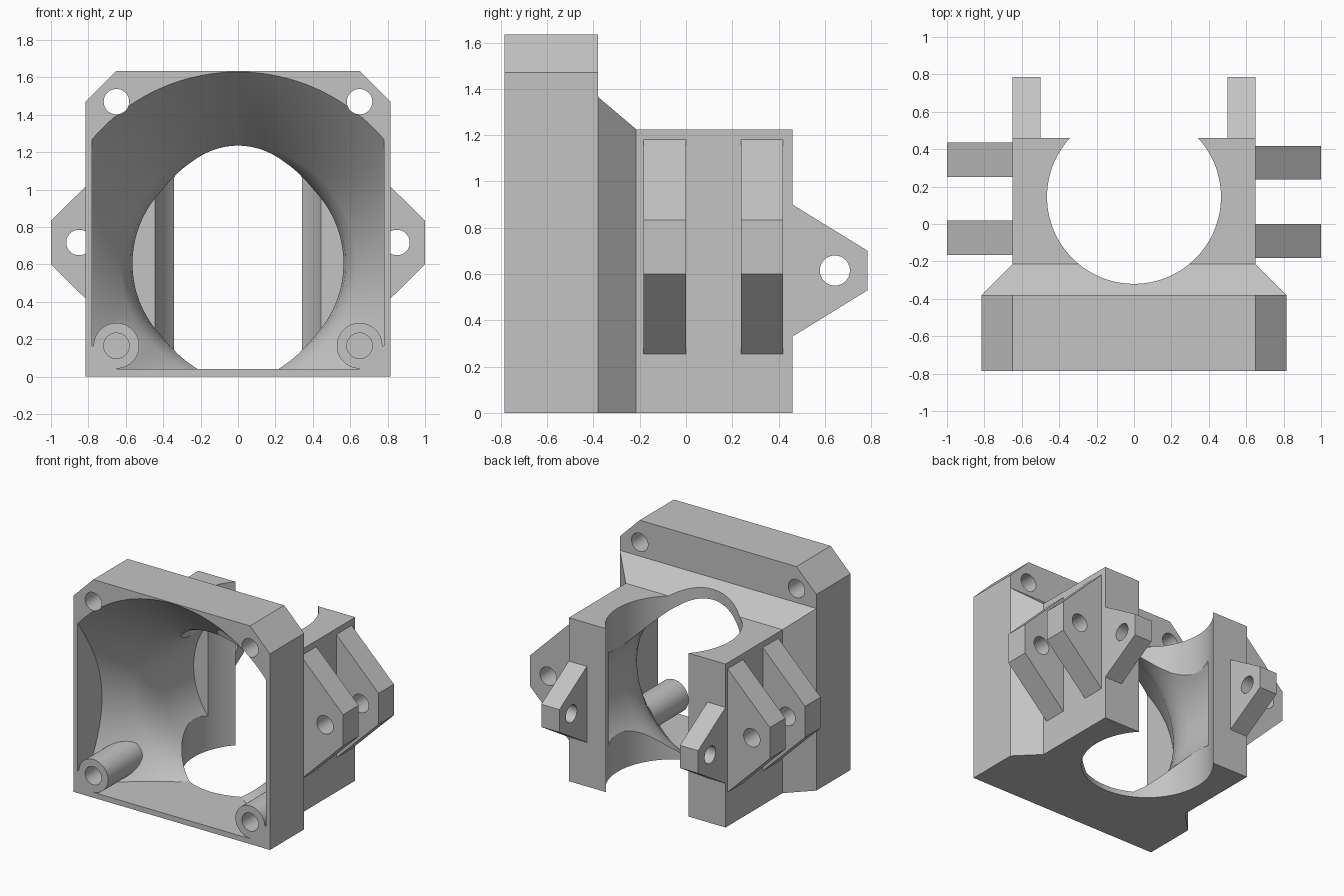
import bpy, bmesh
from math import pi, radians
from mathutils import Matrix, Vector

if "Cube" in bpy.data.objects:
    bpy.data.objects.remove(bpy.data.objects["Cube"])

grey = bpy.data.materials.new("plain grey")
grey.use_nodes = True
colour = (0.55, 0.55, 0.55, 1)
grey.diffuse_color = colour
grey.node_tree.nodes["Principled BSDF"].inputs["Base Color"].default_value = colour

FRONT, BACK = -0.785, 0.46
AXIS_Z = 0.605                      # height of the duct axis


def add(name, bm):
    bmesh.ops.recalc_face_normals(bm, faces=bm.faces[:])
    mesh = bpy.data.meshes.new(name)
    bm.to_mesh(mesh)
    bm.free()
    mesh.materials.append(grey)
    ob = bpy.data.objects.new(name, mesh)
    bpy.context.collection.objects.link(ob)
    return ob


def hull(name, points):
    bm = bmesh.new()
    for p in points:
        bm.verts.new(p)
    bmesh.ops.convex_hull(bm, input=bm.verts[:])
    bmesh.ops.dissolve_limit(bm, angle_limit=radians(0.5), verts=bm.verts[:], edges=bm.edges[:])
    return add(name, bm)


def box(name, x, y, z):
    return hull(name, [(a, b, c) for a in x for b in y for c in z])


def rod(name, axis, start, end, radius, segments=64):
    """Cylinder from start to end along a main axis."""
    start, end = Vector(start), Vector(end)
    turn = {"X": Matrix.Rotation(pi / 2, 4, "Y"),
            "Y": Matrix.Rotation(-pi / 2, 4, "X"),
            "Z": Matrix.Identity(4)}[axis]
    bm = bmesh.new()
    bmesh.ops.create_cone(bm, cap_ends=True, segments=segments, radius1=radius,
                          radius2=radius, depth=(end - start).length,
                          matrix=Matrix.Translation((start + end) / 2) @ turn)
    return add(name, bm)


def lathe(name, profile, steps=144):
    """Spin (y, radius) points around the duct axis."""
    bm = bmesh.new()
    verts = [bm.verts.new((0, y, AXIS_Z + r)) for y, r in profile]
    edges = [bm.edges.new(pair) for pair in zip(verts, verts[1:])]
    bmesh.ops.spin(bm, geom=verts + edges, cent=(0, 0, AXIS_Z), axis=(0, 1, 0),
                   angle=2 * pi, steps=steps)
    bmesh.ops.remove_doubles(bm, verts=bm.verts[:], dist=0.0001)
    return add(name, bm)


def combine(ob, tool, operation):
    mod = ob.modifiers.new(operation.lower(), "BOOLEAN")
    mod.operation, mod.solver, mod.object = operation, "EXACT", tool
    bpy.context.view_layer.objects.active = ob
    bpy.ops.object.modifier_apply(modifier=mod.name)
    bpy.data.objects.remove(tool)


def smooth(ob):
    bpy.ops.object.select_all(action="DESELECT")
    ob.select_set(True)
    bpy.context.view_layer.objects.active = ob
    bpy.ops.object.shade_smooth_by_angle(angle=radians(25))


# Main body: front plate with clipped upper corners, a short taper, the rear block
plate = [(0.815, 0), (0.815, 1.47), (0.65, 1.635)]
body = hull("fan_duct_body", [(s * x, y, z) for s in (-1, 1)
                              for y in (FRONT, -0.38) for x, z in plate])
taper = [(0.815, -0.38, 0), (0.815, -0.38, 1.365), (0.675, -0.24, 1.225),
         (0.65, -0.215, 0), (0.65, -0.215, 1.225)]
combine(body, hull("taper", [(s * x, y, z) for s in (-1, 1) for x, y, z in taper]), "UNION")
combine(body, box("rear_block", (-0.65, 0.65), (-0.4, BACK), (0, 1.225)), "UNION")

# Funnel easing into a straight duct with a flat end, trimmed at the sides and floor
funnel = lathe("funnel", [(FRONT - 0.001, 0), (FRONT - 0.001, 1.025), (-0.32, 0.63),
                          (-0.25, 0.597), (-0.17, 0.575), (-0.08, 0.564), (0.28, 0.564), (0.28, 0)])
combine(funnel, box("trim", (-0.78, 0.78), (-1, 1), (0.04, 2)), "INTERSECT")
combine(body, funnel, "DIFFERENCE")

# Upright bore, open at the back
combine(body, rod("bore", "Z", (0, 0.145, -0.1), (0, 0.145, 1.7), 0.465, 128), "DIFFERENCE")

# Lower screw bosses with blind holes, upper through holes
for s in (-1, 1):
    x = s * 0.65
    combine(body, rod("boss", "Y", (x, FRONT, 0.165), (x, -0.37, 0.165), 0.122), "UNION")
    combine(body, box("corner", (x, s * 0.8), (FRONT, -0.4), (0.02, 0.165)), "UNION")
    combine(body, rod("blind_hole", "Y", (x, -0.9, 0.165), (x, -0.4, 0.165), 0.068), "DIFFERENCE")
    combine(body, rod("through_hole", "Y", (x, -0.9, 1.47), (x, -0.3, 1.47), 0.068), "DIFFERENCE")
smooth(body)

# Rear lugs and paired side lugs
side_spans = {1: [(-0.183, 0.0), (0.237, 0.418)], -1: [(-0.165, 0.018), (0.252, 0.435)]}
for s, side in ((1, "left"), (-1, "right")):
    outline = [(BACK, 0.33), (BACK, 0.9), (0.785, 0.7), (0.785, 0.53)]
    lug = hull(side + "_rear_lug", [(s * x, y, z) for x in (0.5, 0.65) for y, z in outline])
    combine(lug, rod("hole", "X", (-1, 0.643, 0.615), (1, 0.643, 0.615), 0.065), "DIFFERENCE")
    smooth(lug)
    outline = [(0.65, 0.255), (0.65, 1.18), (1, 0.833), (1, 0.6)]
    for place, span in zip(("front", "back"), side_spans[s]):
        lug = hull(f"{side}_side_lug_{place}", [(s * x, y, z) for y in span for x, z in outline])
        combine(lug, rod("hole", "Y", (s * 0.85, -1, 0.717), (s * 0.85, 1, 0.717), 0.068), "DIFFERENCE")
        smooth(lug)
